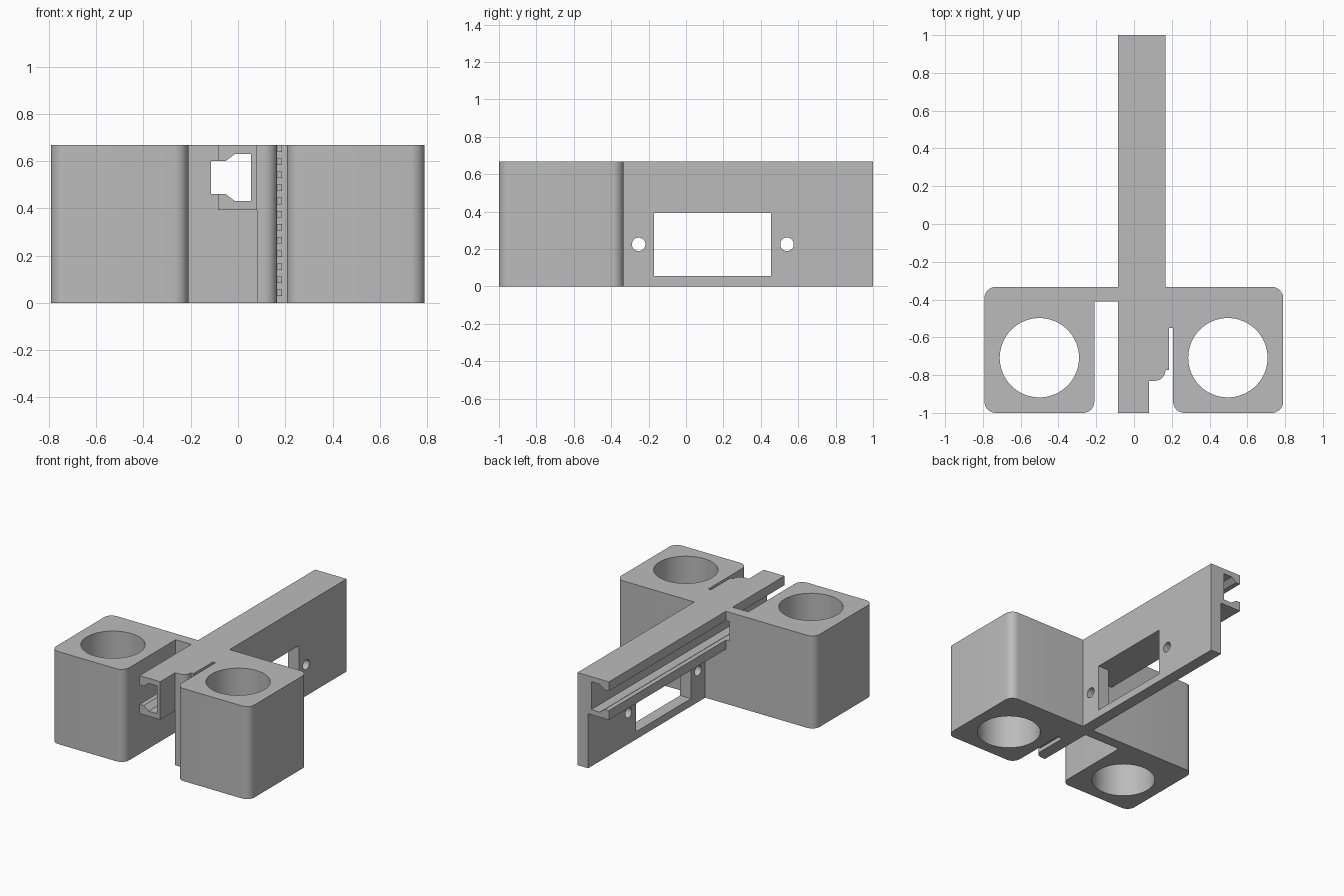
import bpy, bmesh, math
from mathutils import Matrix

cube = bpy.data.objects.get("Cube")
if cube:
    bpy.data.objects.remove(cube)

HEIGHT = 0.667
FRONT, BACK, WEB_BACK = -1.0, 1.0, -0.333

grey = bpy.data.materials.new("plain grey")
grey.use_nodes = True
COLOUR = (0.5, 0.5, 0.5, 1)
grey.diffuse_color = COLOUR
grey.node_tree.nodes["Principled BSDF"].inputs["Base Color"].default_value = COLOUR


def prism(name, points, low, high, along="z"):
    """Extrude a flat profile: xy points along z, or xz points along y."""
    bm = bmesh.new()
    place = (lambda p: (p[0], p[1], low)) if along == "z" else (lambda p: (p[0], low, p[1]))
    face = bm.faces.new([bm.verts.new(place(p)) for p in points])
    grown = bmesh.ops.extrude_face_region(bm, geom=[face])["geom"]
    move = (0, 0, high - low) if along == "z" else (0, high - low, 0)
    bmesh.ops.translate(bm, vec=move, verts=[g for g in grown if isinstance(g, bmesh.types.BMVert)])
    bmesh.ops.recalc_face_normals(bm, faces=bm.faces)
    return finish(bm, name)


def finish(bm, name):
    mesh = bpy.data.meshes.new(name)
    bm.to_mesh(mesh)
    bm.free()
    mesh.materials.append(grey)
    obj = bpy.data.objects.new(name, mesh)
    bpy.context.collection.objects.link(obj)
    return obj


def box(name, x0, x1, y0, y1, z0=0.0, z1=HEIGHT):
    return prism(name, [(x0, y0), (x1, y0), (x1, y1), (x0, y1)], z0, z1)


def corner(x, y, radius, start, steps=8):
    """Quarter arc about a corner centre, starting at an angle in degrees."""
    return [(x + radius * math.cos(math.radians(start + 90 * i / steps)),
             y + radius * math.sin(math.radians(start + 90 * i / steps)))
            for i in range(steps + 1)]


def cylinder(name, location, radius, depth, axis="z"):
    bm = bmesh.new()
    turn = Matrix.Rotation(math.pi / 2, 4, "Y") if axis == "x" else Matrix()
    bmesh.ops.create_cone(bm, cap_ends=True, segments=64, radius1=radius, radius2=radius,
                          depth=depth, matrix=Matrix.Translation(location) @ turn)
    return finish(bm, name)


def combine(target, other, operation):
    """Apply a boolean and remove the helper."""
    mod = target.modifiers.new(operation, "BOOLEAN")
    mod.operation, mod.solver, mod.object = operation, "EXACT", other
    graph = bpy.context.evaluated_depsgraph_get()
    mesh = bpy.data.meshes.new_from_object(target.evaluated_get(graph))
    target.modifiers.clear()
    target.data = mesh
    bpy.data.objects.remove(other)


# Upright plate with a rounded front corner
R = 0.055
plate = [(0.08, -0.83)] + corner(0.166 - R, -0.83 + R, R, -90) + [(0.166, BACK), (0.08, BACK)]
body = prism("bracket_body", plate, 0, HEIGHT)

# Cross web, and the filled root beside the right block
combine(body, box("cross_web", -0.3, 0.3, -0.41, WEB_BACK), "UNION")
combine(body, box("web_root", 0.12, 0.26, -0.55, -0.37), "UNION")

# Two rounded blocks
RB = 0.06
for name, x0, x1 in (("left_block", 0.207, 0.79), ("right_block", -0.792, -0.21)):
    outline = []
    for x, y, angle in ((x1 - RB, WEB_BACK - RB, 0), (x0 + RB, WEB_BACK - RB, 90),
                        (x0 + RB, FRONT + RB, 180), (x1 - RB, FRONT + RB, 270)):
        inner = angle == (90 if x0 > 0 else 0)
        if inner:  # square where the block meets the web
            outline.append((x0 if x0 > 0 else x1, WEB_BACK))
        else:
            outline += corner(x, y, RB, angle)
    combine(body, prism(name, outline, 0, HEIGHT), "UNION")

# Overhanging rail along the whole length
combine(body, box("rail", -0.085, 0.08, FRONT, BACK, 0.393), "UNION")

# Teeth on the plate beside the narrow slot
PITCH = HEIGHT / 12
for i in range(12):
    top = (i + 1) * PITCH
    combine(body, box("tooth", 0.15, 0.186, -0.772, -0.53, top - PITCH / 2, top), "UNION")

# Flared groove in the rail, open to one side
groove = [(-0.115, 0.46), (-0.052, 0.46), (-0.012, 0.43), (0.055, 0.43),
          (0.055, 0.63), (-0.012, 0.63), (-0.052, 0.60), (-0.115, 0.60)]
combine(body, prism("groove_cutter", groove, -1.1, 1.1, "y"), "DIFFERENCE")

# Block bores, window and screw holes
for x in (-0.501, 0.497):
    combine(body, cylinder("bore_cutter", (x, -0.708, 0.3), 0.21, 2), "DIFFERENCE")
combine(body, box("window_cutter", 0.04, 0.2, -0.17, 0.455, 0.055, 0.393), "DIFFERENCE")
for y in (-0.253, 0.54):
    combine(body, cylinder("screw_cutter", (0.12, y, 0.225), 0.036, 0.2, "x"), "DIFFERENCE")

bpy.ops.object.select_all(action="DESELECT")
body.select_set(True)
bpy.context.view_layer.objects.active = body
bpy.ops.object.shade_smooth_by_angle(angle=math.radians(30))
